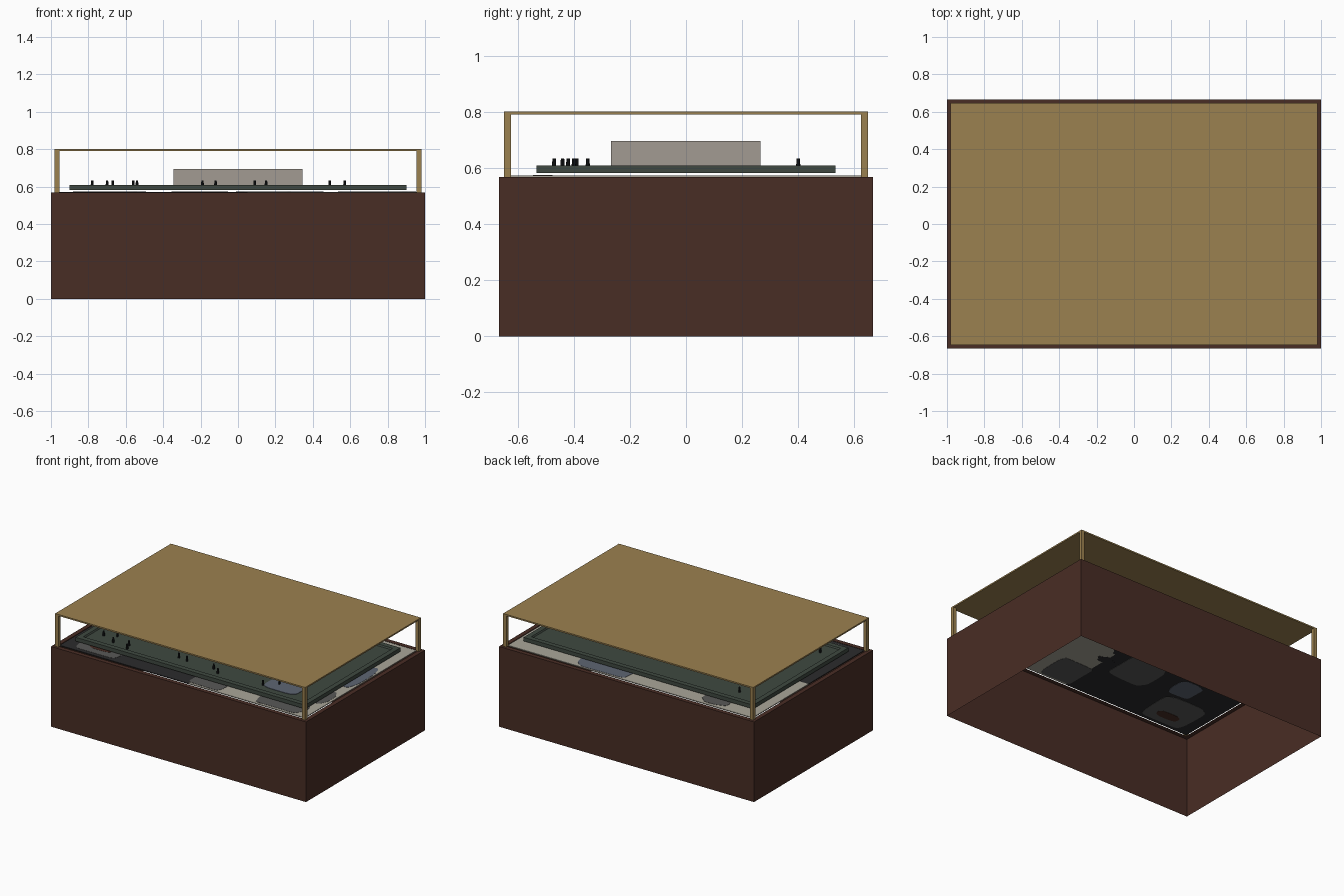
import bpy, bmesh, math

if "Cube" in bpy.data.objects:
    bpy.data.objects.remove(bpy.data.objects["Cube"])

def material(name, r, g, b):
    m = bpy.data.materials.new(name)
    m.diffuse_color = (r, g, b, 1)
    m.use_nodes = True
    m.node_tree.nodes["Principled BSDF"].inputs["Base Color"].default_value = m.diffuse_color
    return m

BROWN = material("dark brown wood", 0.066, 0.026, 0.018)
TAN = material("brass tan", 0.33, 0.22, 0.08)
GREEN = material("dark green", 0.05, 0.066, 0.052)
STONE = material("warm grey", 0.36, 0.33, 0.29)
PALE = material("pale beige", 0.40, 0.38, 0.32)
BLACK = material("charcoal", 0.025, 0.025, 0.026)
GREY = material("mid grey", 0.10, 0.10, 0.095)
BLUE = material("slate blue", 0.11, 0.13, 0.17)
PEG = material("near black", 0.008, 0.009, 0.010)

def finish(bm, name, mat):
    me = bpy.data.meshes.new(name)
    bm.to_mesh(me)
    bm.free()
    me.materials.append(mat)
    ob = bpy.data.objects.new(name, me)
    bpy.context.collection.objects.link(ob)
    return ob

def box(name, mat, x0, x1, y0, y1, z0, z1):
    bm = bmesh.new()
    bmesh.ops.create_cube(bm, size=1)
    for v in bm.verts:
        v.co = (x1 if v.co.x > 0 else x0, y1 if v.co.y > 0 else y0, z1 if v.co.z > 0 else z0)
    return finish(bm, name, mat)

def patch(name, mat, cx, cy, rx, ry, z0, z1, power=4, wobble=0.0):
    """Thin rounded plate: power 2 is an oval, higher is squarer."""
    bm = bmesh.new()
    ring = []
    for i in range(32):
        a = 2 * math.pi * i / 32
        c, s = math.cos(a), math.sin(a)
        k = 1 + wobble * math.sin(5 * a + cx * 9)
        ring.append(bm.verts.new((cx + rx * k * math.copysign(abs(c) ** (2 / power), c),
                                  cy + ry * k * math.copysign(abs(s) ** (2 / power), s), z0)))
    f = bm.faces.new(ring)
    ext = bmesh.ops.extrude_face_region(bm, geom=[f])
    for v in ext["geom"]:
        if isinstance(v, bmesh.types.BMVert):
            v.co.z = z1
    bmesh.ops.recalc_face_normals(bm, faces=bm.faces)
    return finish(bm, name, mat)

# cabinet: thin walls, open below, with a narrow rim around the map
bm = bmesh.new()
bmesh.ops.create_cube(bm, size=1)
for v in bm.verts:
    v.co = (v.co.x * 2, v.co.y * 1.333, 0.568 * (v.co.z + 0.5))
bm.faces.ensure_lookup_table()
bmesh.ops.delete(bm, geom=[f for f in bm.faces if f.normal.z < -0.5], context='FACES')
top = [f for f in bm.faces if f.normal.z > 0.5]
bmesh.ops.inset_region(bm, faces=top, thickness=0.045)
bmesh.ops.delete(bm, geom=top, context='FACES')
finish(bm, "cabinet", BROWN)

# map sheets closing the cabinet top, in quarters
Z0, Z1 = 0.566, 0.572
box("map_front_left", BLACK, -0.96, 0.05, -0.625, 0, Z0, Z1)
box("map_front_right", PALE, 0.05, 0.96, -0.625, 0, Z0, Z1)
box("map_back_left", PALE, -0.96, 0.0, 0, 0.625, Z0, Z1)
box("map_back_right", PALE, 0.0, 0.96, 0, 0.625, Z0, Z1)

# painted patches on the map, visible from above and below
P0, P1 = 0.5645, 0.5735
for i, (mat, cx, cy, rx, ry, p, w) in enumerate([
        (GREY, -0.71, -0.45, 0.17, 0.15, 5, 0.02),
        (GREY, -0.20, -0.20, 0.15, 0.14, 5, 0.03),
        (GREY, 0.155, -0.485, 0.125, 0.125, 8, 0.02),
        (BLUE, -0.585, -0.185, 0.09, 0.09, 4, 0.03),
        (BLUE, 0.88, 0.08, 0.07, 0.17, 4, 0.04),
        (GREY, 0.72, -0.53, 0.18, 0.08, 4, 0.05),
        (BLUE, 0.25, 0.54, 0.20, 0.075, 4, 0.04),
        (GREY, -0.62, 0.50, 0.10, 0.10, 4, 0.05),
        (GREY, 0.86, -0.30, 0.08, 0.10, 4, 0.05),
        (BLACK, 0.053, -0.22, 0.06, 0.035, 2, 0.1),
        (BLACK, 0.04, -0.09, 0.05, 0.035, 2, 0.1)]):
    patch(f"map_patch_{i + 1}", mat, cx, cy, rx, ry, P0, P1, p, w)
patch("map_brown_oval", BROWN, -0.71, -0.51, 0.085, 0.035, 0.563, 0.5745, 3)

# raised green board with a stepped rim
bm = bmesh.new()
bmesh.ops.create_cube(bm, size=1)
for v in bm.verts:
    v.co = (v.co.x * 1.8, v.co.y * 1.066, 0.582 + 0.027 * (v.co.z + 0.5))
top = [f for f in bm.faces if f.normal.z > 0.5]
bmesh.ops.inset_region(bm, faces=top, thickness=0.05)
bmesh.ops.inset_region(bm, faces=top, thickness=0.008, depth=-0.01)
finish(bm, "green_board", GREEN)

# block and flat pool on the board
box("centre_block", STONE, -0.345, 0.345, -0.268, 0.266, 0.598, 0.695)
patch("board_blue_patch", BLUE, 0.62, -0.37, 0.13, 0.07, 0.598, 0.602, 4)

# small pegs standing on the board
for i, (x, y) in enumerate([(-0.78, -0.39), (-0.70, -0.35), (-0.67, -0.44), (-0.56, -0.42),
                            (-0.54, -0.47), (-0.19, -0.39), (-0.12, -0.40), (0.09, -0.40),
                            (0.15, -0.44), (0.49, -0.42), (0.57, -0.35), (-0.70, 0.40)]):
    bm = bmesh.new()
    bmesh.ops.create_cone(bm, cap_ends=True, segments=8, radius1=0.008, radius2=0.006, depth=0.035)
    bmesh.ops.translate(bm, verts=bm.verts, vec=(x, y, 0.616))
    finish(bm, f"peg_{i + 1}", PEG)

# canopy roof on four corner posts
box("canopy_top", TAN, -0.98, 0.98, -0.648, 0.648, 0.79, 0.80)
for sx in (-1, 1):
    for sy in (-1, 1):
        xs = sorted((sx * 0.98, sx * 0.955))
        ys = sorted((sy * 0.648, sy * 0.624))
        box(f"canopy_post_{'right' if sx > 0 else 'left'}_{'back' if sy > 0 else 'front'}",
            TAN, *xs, *ys, 0.568, 0.79)
